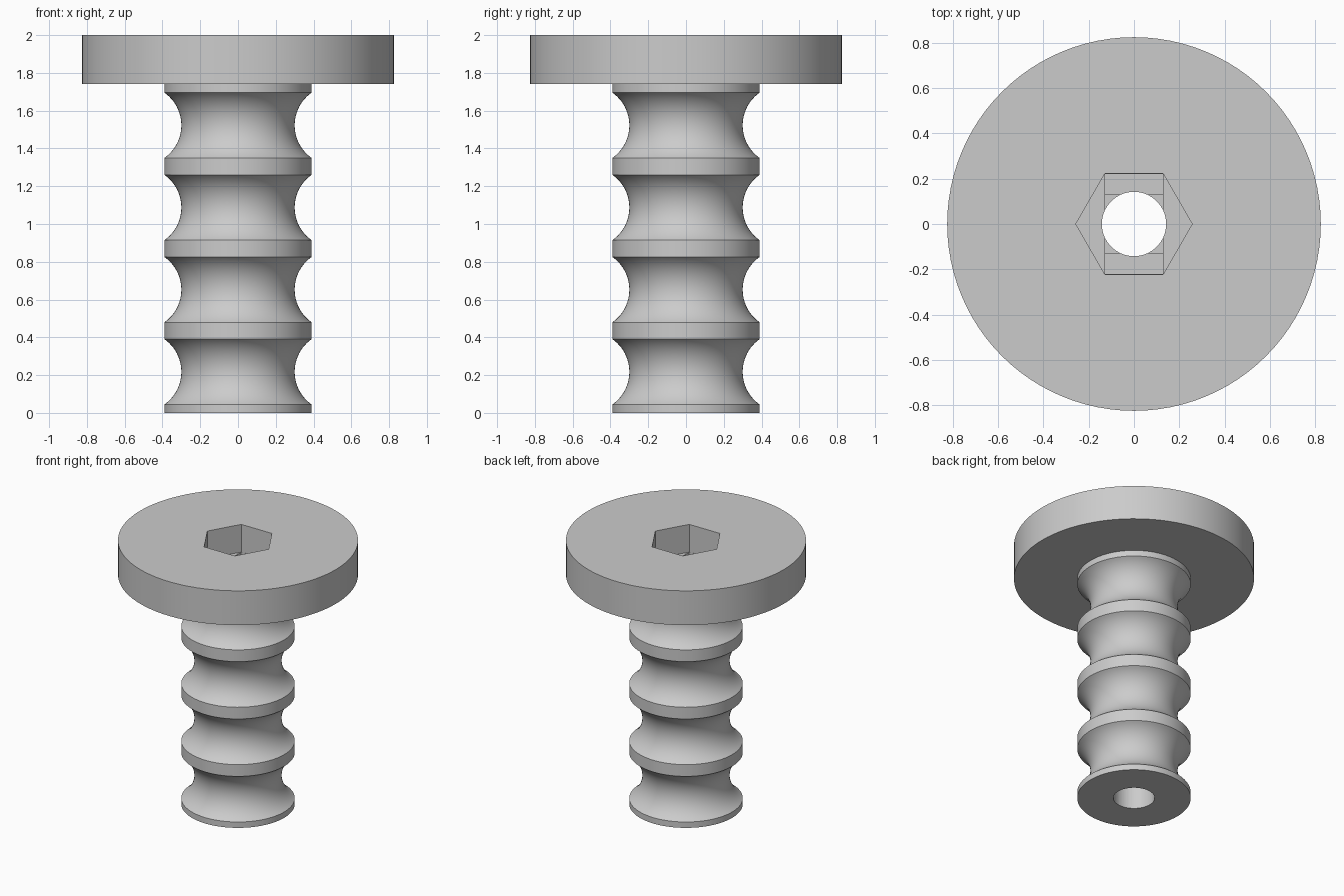
import bpy, bmesh, math
from mathutils import Vector

if "Cube" in bpy.data.objects:
    bpy.data.objects.remove(bpy.data.objects["Cube"])

SEGMENTS = 96
PITCH = 0.435          # height of one groove and its ridge
GROOVES = 4
SHAFT_R, HEAD_R = 0.39, 0.825
GROOVE_HALF, GROOVE_DEPTH = 0.173, 0.09
HEIGHT = 2.0
SOCKET_FLOOR = 1.79

grey = bpy.data.materials.new("grey_plastic")
grey.use_nodes = True
colour = (0.6, 0.6, 0.6, 1)
grey.diffuse_color = colour
grey.node_tree.nodes["Principled BSDF"].inputs["Base Color"].default_value = colour


def make_object(name, bm):
    bmesh.ops.recalc_face_normals(bm, faces=bm.faces)
    mesh = bpy.data.meshes.new(name)
    bm.to_mesh(mesh)
    bm.free()
    mesh.materials.append(grey)
    obj = bpy.data.objects.new(name, mesh)
    bpy.context.collection.objects.link(obj)
    return obj


def lathe(name, profile):
    bm = bmesh.new()
    verts = [bm.verts.new((r, 0, z)) for r, z in profile]
    edges = [bm.edges.new(pair) for pair in zip(verts, verts[1:])]
    bmesh.ops.spin(bm, geom=verts + edges, cent=(0, 0, 0), axis=(0, 0, 1),
                   angle=math.tau, steps=SEGMENTS)
    bmesh.ops.remove_doubles(bm, verts=bm.verts, dist=0.0001)
    return make_object(name, bm)


def prism(name, outline, low, high):
    bm = bmesh.new()
    face = bm.faces.new([bm.verts.new((x, y, low)) for x, y in outline])
    top = bmesh.ops.extrude_face_region(bm, geom=[face])["geom"]
    bmesh.ops.translate(bm, vec=Vector((0, 0, high - low)),
                        verts=[v for v in top if isinstance(v, bmesh.types.BMVert)])
    return make_object(name, bm)


def polygon(radius, sides):
    return [(radius * math.cos(math.tau * i / sides),
             radius * math.sin(math.tau * i / sides)) for i in range(sides)]


def rectangle(x, y):
    return [(-x, -y), (x, -y), (x, y), (-x, y)]


# Grooved shaft and wide disc head as one turned profile
arc_r = (GROOVE_HALF ** 2 + GROOVE_DEPTH ** 2) / (2 * GROOVE_DEPTH)
arc_angle = math.asin(GROOVE_HALF / arc_r)
arc_centre = SHAFT_R - GROOVE_DEPTH + arc_r
profile = [(0, 0), (SHAFT_R, 0)]
for g in range(GROOVES):
    for i in range(25):
        a = arc_angle * (i / 12 - 1)
        profile.append((arc_centre - arc_r * math.cos(a),
                        (g + 0.5) * PITCH + arc_r * math.sin(a)))
head_z = GROOVES * PITCH
profile += [(SHAFT_R, head_z), (HEAD_R, head_z), (HEAD_R, HEIGHT), (0, HEIGHT)]
body = lathe("grooved_roller", profile)

# Hexagonal socket, two shallow steps under it, and the through hole
cutters = [
    prism("hex_socket_cutter", polygon(0.257, 6), SOCKET_FLOOR, HEIGHT + 0.1),
    prism("slot_step_cutter", rectangle(0.128, 0.2215), SOCKET_FLOOR - 0.018, SOCKET_FLOOR + 0.05),
    prism("square_step_cutter", rectangle(0.128, 0.127), SOCKET_FLOOR - 0.036, SOCKET_FLOOR + 0.05),
    prism("through_hole_cutter", polygon(0.142, 64), -0.1, HEIGHT + 0.1),
]
bpy.context.view_layer.objects.active = body
for cutter in cutters:
    cutter.hide_render = True
    cut = body.modifiers.new(cutter.name, "BOOLEAN")
    cut.operation = "DIFFERENCE"
    cut.solver = "EXACT"
    cut.object = cutter
    bpy.ops.object.modifier_apply(modifier=cut.name)
    bpy.data.objects.remove(cutter)

bpy.ops.object.select_all(action="DESELECT")
body.select_set(True)
bpy.ops.object.shade_smooth_by_angle(angle=math.radians(30))
